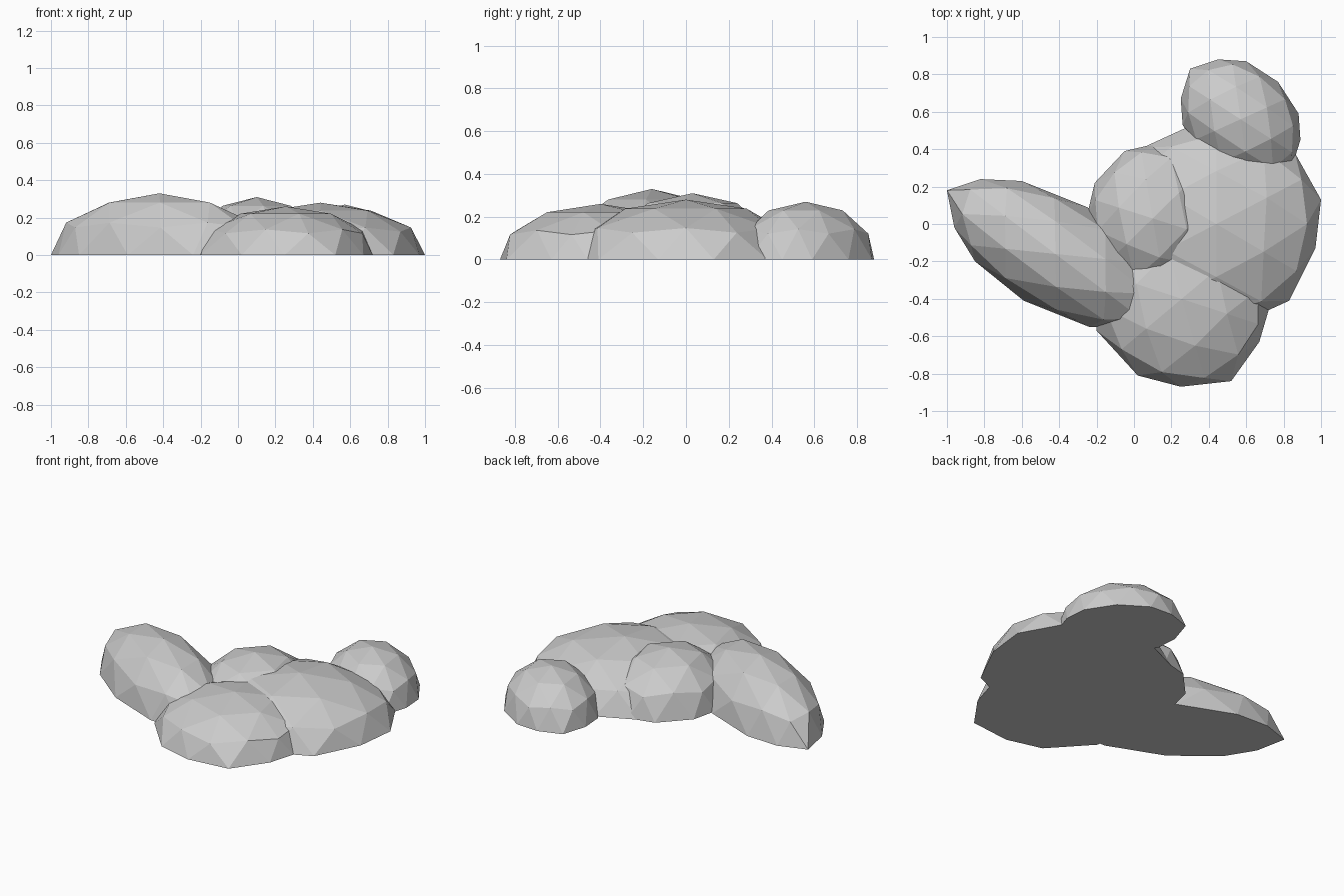
import bpy, bmesh, math

if "Cube" in bpy.data.objects:
    bpy.data.objects.remove(bpy.data.objects["Cube"])


def boulder(name, cx, cy, height, half_outline):
    """Faceted flat-bottomed dome; the footprint is point-symmetric about its peak."""
    half = [(x - cx, y - cy) for x, y in half_outline]
    foot = half + [(-x, -y) for x, y in half]
    pts = [(0, 0, height)] + [(x, y, 0) for x, y in foot]
    for i, (x, y) in enumerate(foot):
        nx, ny = foot[(i + 1) % len(foot)]
        mx, my = (x + nx) / 2, (y + ny) / 2
        if i % 2 == 0:
            pts.append((mx * 0.93, my * 0.93, height * 0.447))
            pts.append((mx * 0.55, my * 0.55, height * 0.85))
        else:
            pts.append((mx * 0.89, my * 0.89, height * 0.526))
    bm = bmesh.new()
    for p in pts:
        bm.verts.new(p)
    hull = bmesh.ops.convex_hull(bm, input=bm.verts[:])
    loose = [v for v in bm.verts if not v.link_faces]
    bmesh.ops.delete(bm, geom=loose, context='VERTS')
    # merge the coplanar underside into one face
    bmesh.ops.dissolve_limit(bm, angle_limit=math.radians(0.5),
                             verts=bm.verts[:], edges=bm.edges[:])
    bmesh.ops.recalc_face_normals(bm, faces=bm.faces[:])
    mesh = bpy.data.meshes.new(name)
    bm.to_mesh(mesh)
    bm.free()
    obj = bpy.data.objects.new(name, mesh)
    obj.location = (cx, cy, 0)
    bpy.context.collection.objects.link(obj)
    return obj


# long mound on the left
boulder("left_mound", -0.42, -0.16, 0.33,
        [(-1, .18), (-.82, .24), (-.6, .23), (-.25, .09), (.01, -.12), (.12, -.3)])
# small mound in the middle
boulder("middle_mound", 0.10, 0.03, 0.31,
        [(-.25, .05), (-.21, .22), (-.05, .39), (.12, .43), (.3, .36), (.41, .2)])
# large mound on the right
boulder("right_mound", 0.44, 0.0, 0.28,
        [(1, .13), (.86, .38), (.59, .51), (.29, .52), (.05, .41), (-.09, .13)])
# front mound
boulder("front_mound", 0.255, -0.40, 0.26,
        [(-.2, -.57), (.02, -.81), (.25, -.87), (.52, -.84), (.67, -.63), (.72, -.46)])
# back mound
boulder("back_mound", 0.57, 0.56, 0.27,
        [(.88, .59), (.77, .76), (.6, .87), (.45, .88), (.3, .83), (.25, .67)])
